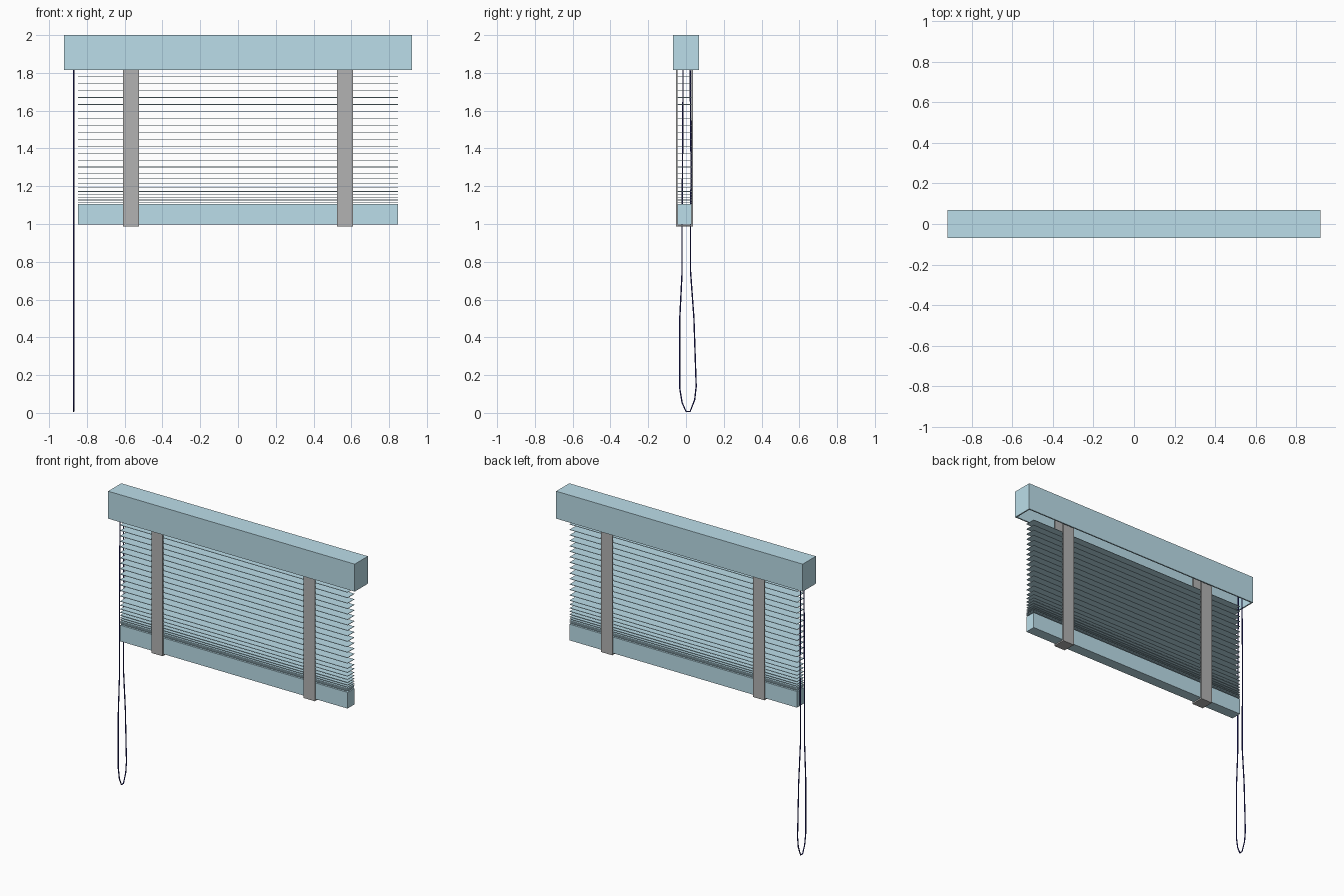
import bpy, bmesh

if "Cube" in bpy.data.objects:
    bpy.data.objects.remove(bpy.data.objects["Cube"])

def material(name, color):
    m = bpy.data.materials.new(name)
    m.diffuse_color = color
    m.use_nodes = True
    m.node_tree.nodes["Principled BSDF"].inputs["Base Color"].default_value = m.diffuse_color
    return m

BLUE = material("blue", (0.5, 0.73, 0.82, 1))
NAVY = material("navy", (0.02, 0.02, 0.2, 1))
GREY = material("tape_grey", (0.45, 0.45, 0.45, 1))

def add_mesh(name, bm, mat):
    bmesh.ops.recalc_face_normals(bm, faces=bm.faces)
    me = bpy.data.meshes.new(name)
    bm.to_mesh(me)
    bm.free()
    me.materials.append(mat)
    ob = bpy.data.objects.new(name, me)
    bpy.context.collection.objects.link(ob)
    return ob

def add_box(bm, x, y, z):
    vs = bmesh.ops.create_cube(bm, size=1)["verts"]
    for v in vs:
        v.co = [(r[0] + r[1]) / 2 + c * (r[1] - r[0]) for c, r in zip(v.co, (x, y, z))]
    return vs

# Head rail: hollow box, open underneath
bm = bmesh.new()
add_box(bm, (-0.92, 0.92), (-0.07, 0.07), (1.815, 2.0))
bottom = min(bm.faces, key=lambda f: f.calc_center_median().z)
bmesh.ops.inset_region(bm, faces=[bottom], thickness=0.009, use_even_offset=True)
for v in bmesh.ops.extrude_discrete_faces(bm, faces=[bottom])["faces"][0].verts:
    v.co.z = 1.991
add_mesh("head_rail", bm, BLUE)

# Bottom rail
bm = bmesh.new()
add_box(bm, (-0.848, 0.848), (-0.044, 0.028), (0.997, 1.106))
add_mesh("bottom_rail", bm, BLUE)

# Slats: even spacing above, closing up towards the bottom rail
heights = [1.78 - 0.0368 * i for i in range(14)]
heights += [1.266, 1.239, 1.214, 1.192, 1.172, 1.155, 1.141, 1.129, 1.122, 1.115]
bm = bmesh.new()
for z in heights:
    add_box(bm, (-0.848, 0.848), (-0.044, 0.028), (z - 0.0015, z + 0.0015))
add_mesh("slats", bm, BLUE)

# Ladder tapes: U-shaped bands around slats and bottom rail
outer = [(-0.053, 1.97), (-0.053, 0.986), (0.036, 0.986), (0.036, 1.97)]
inner = [(0.028, 1.97), (0.028, 0.995), (-0.045, 0.995), (-0.045, 1.97)]
for side, x0 in (("left", -0.61), ("right", 0.525)):
    bm = bmesh.new()
    face = bm.faces.new([bm.verts.new((x0, y, z)) for y, z in outer + inner])
    ext = bmesh.ops.extrude_face_region(bm, geom=[face])["geom"]
    bmesh.ops.translate(bm, vec=(0.085, 0, 0),
                        verts=[g for g in ext if isinstance(g, bmesh.types.BMVert)])
    add_mesh(side + "_tape", bm, GREY)

# Pull cord: thin loop hanging from the head rail
path = [(-0.015, 1.98), (-0.017, 1.5), (-0.021, 0.99), (-0.021, 0.74), (-0.033, 0.5),
        (-0.033, 0.13), (-0.021, 0.055), (0.0, 0.0075), (0.022, 0.0075), (0.046, 0.07),
        (0.054, 0.14), (0.042, 0.5), (0.024, 0.75), (0.024, 1.0), (0.027, 1.28), (0.02, 1.98)]
cu = bpy.data.curves.new("pull_cord", "CURVE")
cu.dimensions = "3D"
cu.bevel_depth = 0.004
cu.bevel_resolution = 1
cu.use_fill_caps = True
sp = cu.splines.new("POLY")
sp.points.add(len(path) - 1)
for p, (y, z) in zip(sp.points, path):
    p.co = (-0.87, y, z, 1)
cu.materials.append(NAVY)
bpy.context.collection.objects.link(bpy.data.objects.new("pull_cord", cu))
